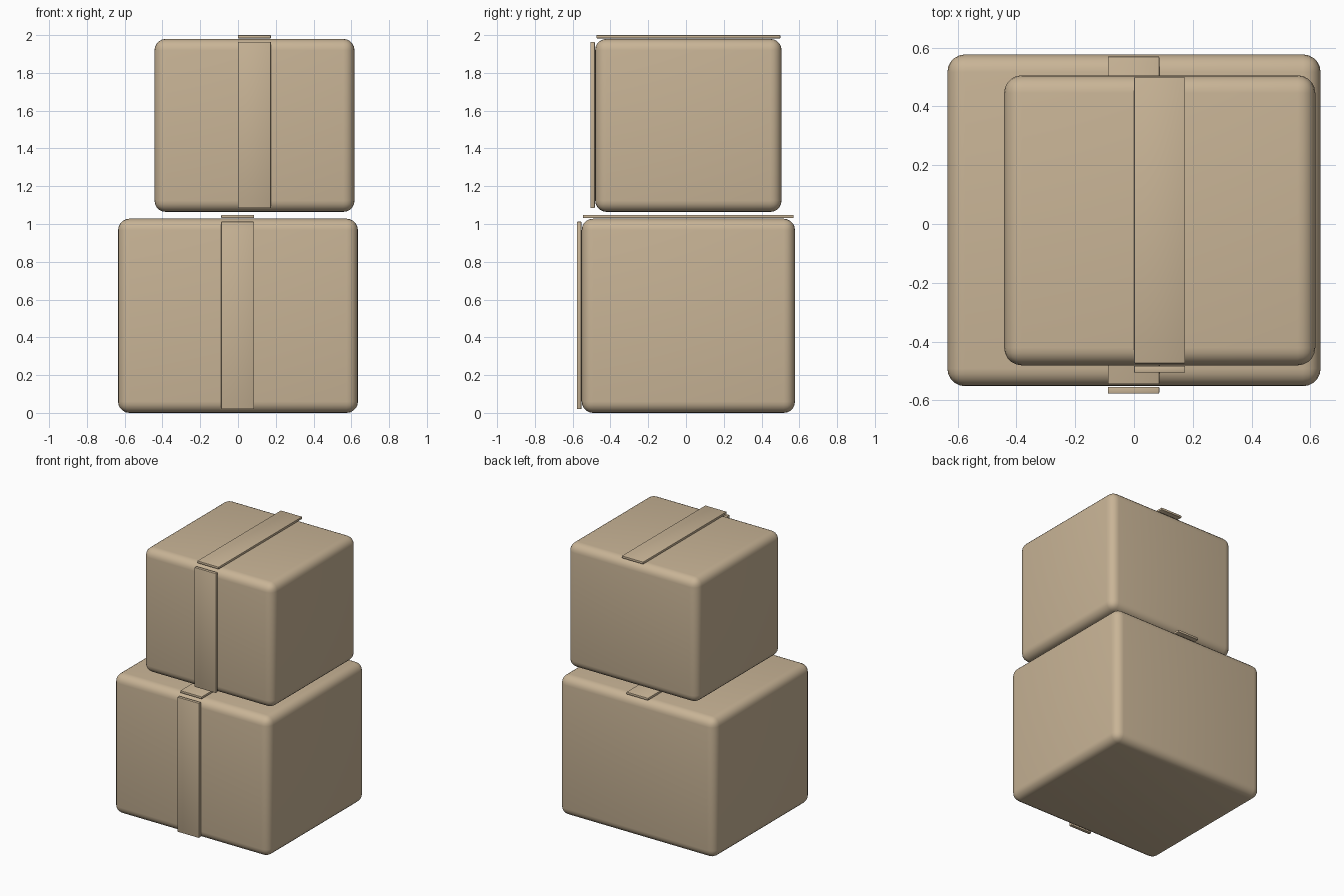
import bpy

if "Cube" in bpy.data.objects:
    bpy.data.objects.remove(bpy.data.objects["Cube"])

cardboard = bpy.data.materials.new("cardboard tan")
cardboard.diffuse_color = (0.58, 0.456, 0.305, 1)
cardboard.use_nodes = True
cardboard.node_tree.nodes["Principled BSDF"].inputs["Base Color"].default_value = cardboard.diffuse_color


def rounded_block(name, lo, hi, radius, segments):
    """Box between two corners with rounded edges."""
    bpy.ops.mesh.primitive_cube_add(size=1, location=[(a + b) / 2 for a, b in zip(lo, hi)])
    ob = bpy.context.object
    ob.name = name
    ob.scale = [b - a for a, b in zip(lo, hi)]
    bpy.ops.object.transform_apply(location=False, rotation=False, scale=True)
    ob.data.materials.append(cardboard)
    bevel = ob.modifiers.new("rounding", 'BEVEL')
    bevel.width = radius
    bevel.segments = segments
    bpy.ops.object.modifier_apply(modifier=bevel.name)
    bpy.ops.object.shade_smooth_by_angle(angle=0.7)
    return ob


def parcel(prefix, lo, hi, tape_x):
    """Box with one tape strip over the lid and one down the front."""
    rounded_block(prefix + "_box", lo, hi, 0.06, 5)
    x0, x1 = tape_x
    rounded_block(prefix + "_top_tape", (x0, lo[1] + 0.007, hi[2] + 0.003),
                  (x1, hi[1] - 0.007, hi[2] + 0.02), 0.003, 2)
    rounded_block(prefix + "_front_tape", (x0, lo[1] - 0.025, lo[2] + 0.02),
                  (x1, lo[1] - 0.002, hi[2] - 0.016), 0.003, 2)


# large box below, smaller box offset above it
parcel("lower", (-0.635, -0.552, 0.0), (0.635, 0.577, 1.028), (-0.089, 0.086))
parcel("upper", (-0.442, -0.481, 1.064), (0.617, 0.506, 1.98), (0.0, 0.174))
